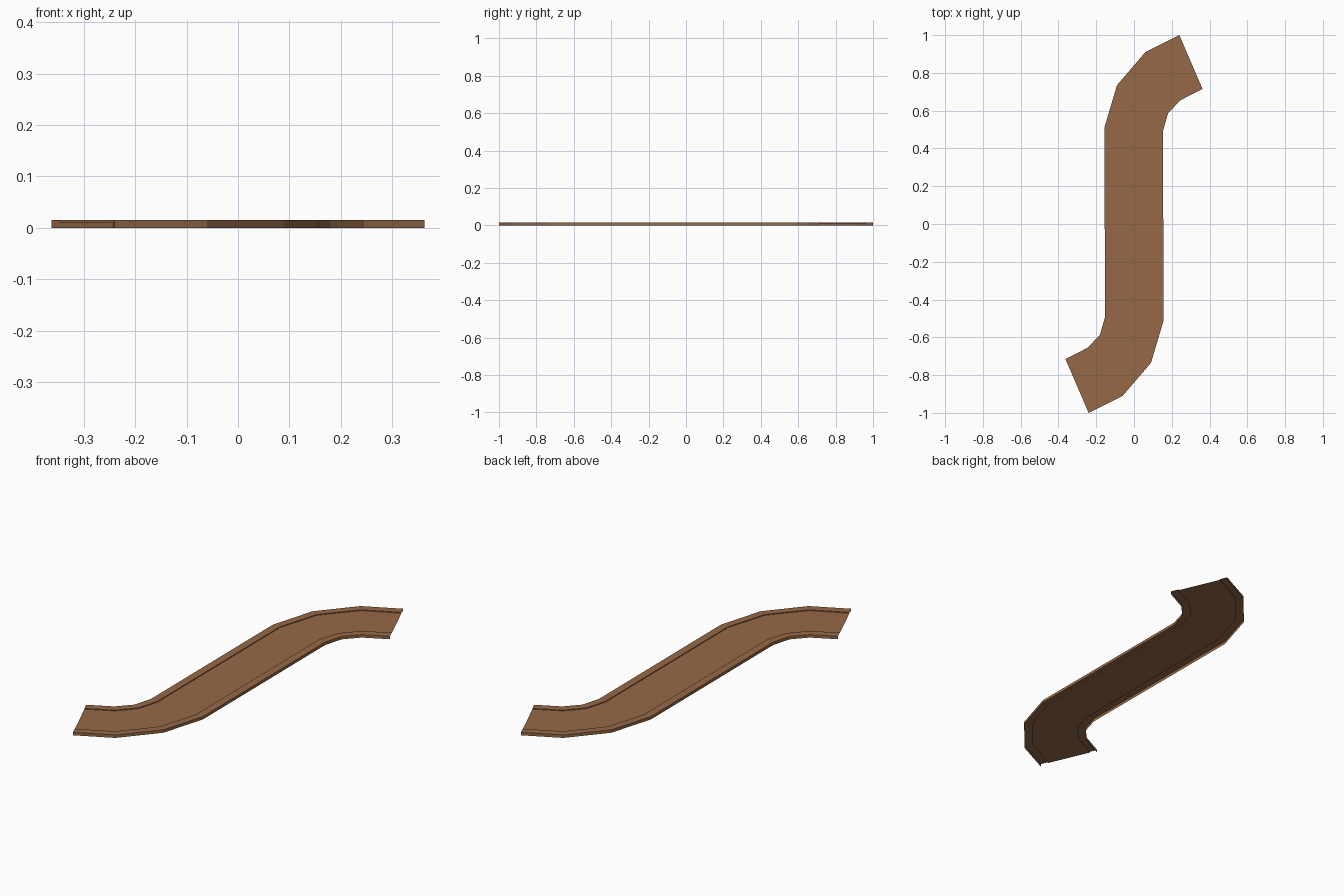
import bpy, bmesh
from mathutils import Vector

if "Cube" in bpy.data.objects:
    bpy.data.objects.remove(bpy.data.objects["Cube"])

dirt = bpy.data.materials.new("path_brown")
dirt.diffuse_color = (0.305, 0.141, 0.063, 1)
dirt.use_nodes = True
dirt.node_tree.nodes["Principled BSDF"].inputs["Base Color"].default_value = dirt.diffuse_color

# Left edge of the winding path; the right edge is its half-turn copy
left = [(0.24, 1.0), (0.06, 0.91), (-0.09, 0.735), (-0.157, 0.51),
        (-0.153, -0.49), (-0.18, -0.585), (-0.245, -0.655), (-0.363, -0.715)]
right = [(-x, -y) for x, y in reversed(left)]

# Cross-section: (fraction across, height) - outer skirt, rim, sunken floor
TOP, FLOOR, RIM = 0.015, 0.0107, 0.13
profile = [(0, 0), (0, TOP), (RIM, TOP), (RIM, FLOOR),
           (1 - RIM, FLOOR), (1 - RIM, TOP), (1, TOP), (1, 0)]

# Open shell swept along the path
bm = bmesh.new()
rings = []
for l, r in zip(left, right):
    a, b = Vector(l), Vector(r)
    rings.append([bm.verts.new((*a.lerp(b, t), z)) for t, z in profile])
for p, q in zip(rings, rings[1:]):
    for i in range(len(profile) - 1):
        bm.faces.new((p[i], q[i], q[i + 1], p[i + 1]))
bm.normal_update()

mesh = bpy.data.meshes.new("winding_path")
bm.to_mesh(mesh)
bm.free()
mesh.materials.append(dirt)
bpy.context.collection.objects.link(bpy.data.objects.new("winding_path", mesh))
